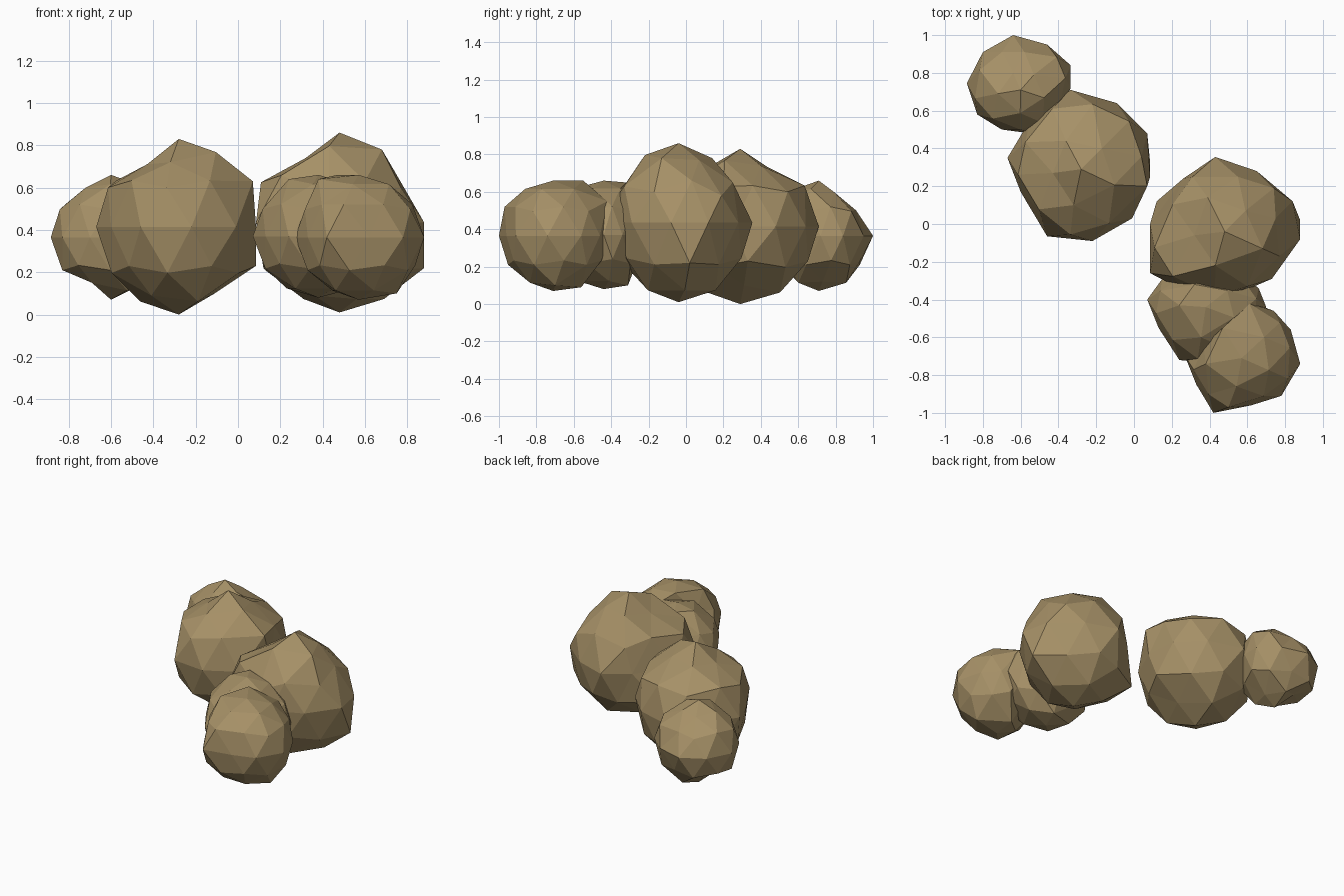
import bpy
import bmesh
import math
from mathutils import Vector

default_cube = bpy.data.objects.get("Cube")
if default_cube:
    bpy.data.objects.remove(default_cube, do_unlink=True)

# Single sandy stone colour
stone = bpy.data.materials.new("sandy_stone")
stone.use_nodes = True
stone_colour = (0.38, 0.28, 0.135, 1.0)
stone.diffuse_color = stone_colour
stone.node_tree.nodes["Principled BSDF"].inputs["Base Color"].default_value = stone_colour


def around_outline(outline, azimuth):
    """Point on the ten-cornered girth, rounded out to a full circle between corners."""
    step = math.tau / len(outline)
    position = (azimuth / step - 0.5) % len(outline)
    corner = int(position) % len(outline)
    blend = position - int(position)
    start = Vector(outline[corner])
    end = Vector(outline[(corner + 1) % len(outline)])
    chord = math.cos(step / 2) / math.cos((blend - 0.5) * step)
    return start.lerp(end, blend) / chord


def make_rock(name, pole, bottom, top, outline, chips):
    """Faceted icosphere whose girth follows the outline and whose tips sit on the pole.

    Each chip drags the nearest corner to a new place, to make the rock uneven."""
    bm = bmesh.new()
    bmesh.ops.create_icosphere(bm, subdivisions=2, radius=1)
    pole = Vector(pole)
    middle, half = (bottom + top) / 2, (top - bottom) / 2
    girth = [Vector(point) - pole for point in outline]
    for vert in bm.verts:
        x, y, z = vert.co
        width = math.hypot(x, y)
        spot = pole.copy()
        if width > 0.01:
            spot += around_outline(girth, math.atan2(y, x)) * width
        vert.co = (spot.x, spot.y, middle + half * z)
    for chip in map(Vector, chips):
        nearest = min(bm.verts, key=lambda vert: (vert.co - chip).length)
        nearest.co = chip
    mesh = bpy.data.meshes.new(name)
    bm.to_mesh(mesh)
    bm.free()
    mesh.materials.append(stone)
    rock = bpy.data.objects.new(name, mesh)
    bpy.context.collection.objects.link(rock)
    return rock


# Back pair
make_rock("small_back_rock", (-0.6, 0.71), 0.07, 0.66,
          outline=[(-0.8, 0.91), (-0.885, 0.745), (-0.83, 0.58), (-0.7, 0.5), (-0.51, 0.475),
                   (-0.42, 0.55), (-0.335, 0.72), (-0.335, 0.84), (-0.46, 0.95), (-0.64, 1)],
          chips=[(-0.64, 0.8, 0.58), (-0.53, 0.79, 0.6), (-0.72, 0.69, 0.6),
                 (-0.7, 0.91, 0.48), (-0.58, 0.91, 0.5), (-0.5, 0.73, 0.12),
                 (-0.56, 0.93, 0.23), (-0.7, 0.79, 0.17), (-0.69, 0.63, 0.15)])
make_rock("large_back_rock", (-0.28, 0.29), 0, 0.83,
          outline=[(-0.55, 0.55), (-0.67, 0.35), (-0.6, 0.17), (-0.46, -0.065), (-0.22, -0.09),
                   (-0.01, 0.03), (0.085, 0.25), (0.07, 0.48), (-0.09, 0.64), (-0.335, 0.71)],
          chips=[(-0.36, 0.44, 0.73), (-0.43, 0.27, 0.71), (-0.17, 0.4, 0.74),
                 (-0.32, 0.1, 0.72), (0.085, 0.33, 0.23), (0.07, 0.2, 0.63),
                 (-0.11, 0.31, 0.1), (-0.41, 0.14, 0.09)])

# Front trio
make_rock("large_front_rock", (0.48, -0.04), 0.01, 0.86,
          outline=[(0.26, 0.24), (0.085, 0), (0.085, -0.26), (0.26, -0.35), (0.52, -0.38),
                   (0.73, -0.29), (0.88, -0.08), (0.84, 0.12), (0.65, 0.28), (0.43, 0.355)],
          chips=[(0.39, 0.14, 0.78), (0.32, -0.06, 0.74), (0.59, 0.07, 0.77),
                 (0.68, -0.13, 0.78), (0.74, 0.19, 0.58), (0.75, 0.03, 0.66),
                 (0.77, -0.17, 0.6), (0.55, 0.25, 0.65), (0.31, 0.25, 0.61),
                 (0.43, -0.38, 0.56), (0.6, -0.33, 0.63), (0.88, 0.02, 0.22),
                 (0.12, 0.12, 0.22), (0.36, -0.17, 0.09)])
make_rock("middle_front_rock", (0.38, -0.44), 0.08, 0.66,
          outline=[(0.15, -0.29), (0.07, -0.4), (0.13, -0.55), (0.24, -0.72), (0.43, -0.74),
                   (0.6, -0.64), (0.7, -0.44), (0.66, -0.34), (0.51, -0.22), (0.32, -0.27)],
          chips=[(0.32, -0.32, 0.65), (0.24, -0.43, 0.64), (0.42, -0.31, 0.1)])
make_rock("small_front_rock", (0.57, -0.71), 0.07, 0.66,
          outline=[(0.42, -0.57), (0.27, -0.7), (0.33, -0.85), (0.42, -1), (0.62, -0.96),
                   (0.78, -0.91), (0.88, -0.74), (0.83, -0.56), (0.74, -0.46), (0.61, -0.41)],
          chips=[(0.47, -0.55, 0.66), (0.38, -0.74, 0.64), (0.57, -0.56, 0.09),
                 (0.61, -0.42, 0.55), (0.5, -0.97, 0.52), (0.75, -0.7, 0.1)])
